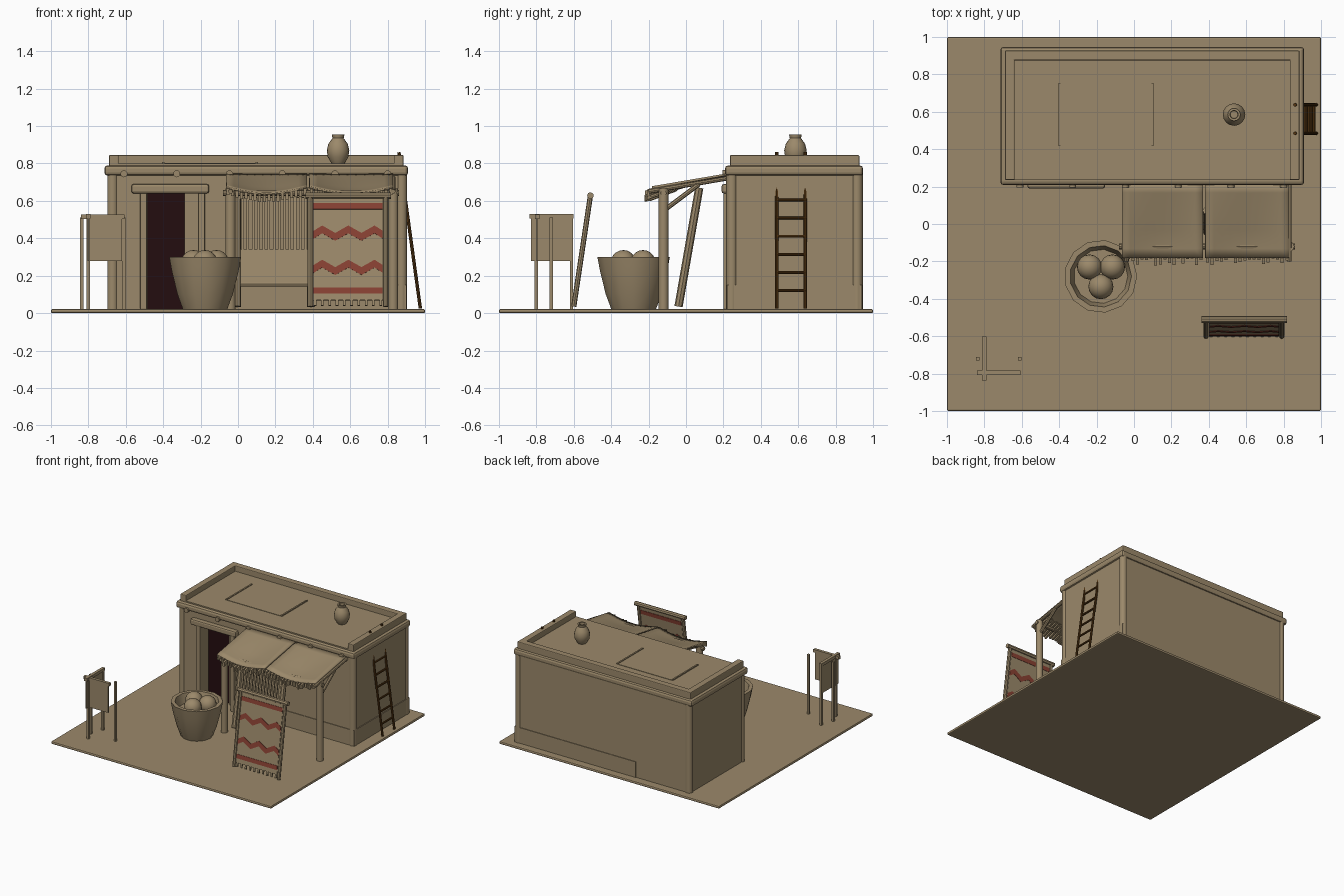
import bpy, bmesh, math, random
from mathutils import Vector, Matrix

random.seed(4)
cube = bpy.data.objects.get("Cube")
if cube:
    bpy.data.objects.remove(cube, do_unlink=True)


def material(name, rgb):
    m = bpy.data.materials.new(name)
    m.use_nodes = True
    m.diffuse_color = (*rgb, 1)
    m.node_tree.nodes["Principled BSDF"].inputs["Base Color"].default_value = (*rgb, 1)
    return m


CLAY = material("clay_tan", (0.33, 0.25, 0.145))
RED = material("woven_red", (0.25, 0.053, 0.033))
DARK = material("doorway_dark", (0.017, 0.004, 0.005))
WOOD = material("ladder_brown", (0.09, 0.036, 0.006))


def finish(name, bm, mat=CLAY, smooth=False, matrix=None):
    bmesh.ops.recalc_face_normals(bm, faces=bm.faces)
    me = bpy.data.meshes.new(name)
    bm.to_mesh(me)
    bm.free()
    if matrix:
        me.transform(matrix)
    me.materials.append(mat)
    ob = bpy.data.objects.new(name, me)
    bpy.context.collection.objects.link(ob)
    if smooth:
        me.shade_smooth()
        me.set_sharp_from_angle(angle=math.radians(40))
    return ob


def box(name, x, y, z, mat=CLAY, bevel=0, matrix=None):
    bm = bmesh.new()
    bmesh.ops.create_cube(bm, size=1)
    for v in bm.verts:
        v.co = [r[0] + (c + 0.5) * (r[1] - r[0]) for r, c in zip((x, y, z), v.co)]
    if bevel:
        bmesh.ops.bevel(bm, geom=bm.edges[:], offset=bevel, segments=2,
                        affect='EDGES', profile=0.5)
    return finish(name, bm, mat, matrix=matrix)


def rod(name, a, b, r, mat=CLAY, sides=8, matrix=None):
    a, b = Vector(a), Vector(b)
    bm = bmesh.new()
    place = Matrix.Translation((a + b) / 2) @ (b - a).to_track_quat('Z', 'Y').to_matrix().to_4x4()
    bmesh.ops.create_cone(bm, cap_ends=True, segments=sides, radius1=r, radius2=r,
                          depth=(b - a).length, matrix=place)
    return finish(name, bm, mat, True, matrix)


def prism(name, pts, offset, mat=CLAY, matrix=None):
    """Extrude one flat outline along an offset."""
    bm = bmesh.new()
    face = bm.faces.new([bm.verts.new(p) for p in pts])
    out = bmesh.ops.extrude_face_region(bm, geom=[face], use_keep_orig=True)
    moved = [g for g in out["geom"] if isinstance(g, bmesh.types.BMVert)]
    bmesh.ops.translate(bm, verts=moved, vec=offset)
    return finish(name, bm, mat, matrix=matrix)


def lathe(name, profile, centre, sides):
    bm = bmesh.new()
    vs = [bm.verts.new((r, 0, z)) for r, z in profile]
    edges = [bm.edges.new(p) for p in zip(vs, vs[1:])]
    bmesh.ops.spin(bm, geom=vs + edges, cent=(0, 0, 0), axis=(0, 0, 1),
                   angle=math.tau, steps=sides)
    bmesh.ops.remove_doubles(bm, verts=bm.verts, dist=0.0005)
    return finish(name, bm, CLAY, True, Matrix.Translation(centre))


# Ground slab
box("ground", (-1, 1), (-1, 1), (0, 0.022), bevel=0.008)

# House: plan outline with a doorway notch, closed above by a solid band
L, R, F, B = -0.69, 0.895, 0.225, 0.935
plan = [(L, F), (-0.485, F), (-0.485, 0.32), (-0.21, 0.32), (-0.21, F), (R, F), (R, B), (L, B)]
prism("house_wall", [(x, y, 0.015) for x, y in plan], (0, 0, 0.625))
box("house_upper_wall", (L, R), (F, B), (0.64, 0.77))
box("plinth", (-0.2, R + 0.006), (F - 0.005, B + 0.005), (0.015, 0.15))
box("cornice", (-0.715, 0.91), (0.208, 0.947), (0.735, 0.79), bevel=0.018)
box("roof", (-0.685, 0.88), (0.235, 0.925), (0.77, 0.8))
box("parapet_back", (-0.69, 0.885), (0.875, 0.927), (0.78, 0.845), bevel=0.006)
for side, x in (("right", -0.69), ("left", 0.833)):
    box("parapet_" + side, (x, x + 0.052), (0.235, 0.926), (0.78, 0.845), bevel=0.006)
for x in (L + 0.02, R - 0.02):
    for y in (F + 0.02, B - 0.02):
        rod("corner_post", (x, y, 0.015), (x, y, 0.75), 0.03, sides=10)
box("roof_hatch", (-0.4, 0.1), (0.42, 0.75), (0.79, 0.803))
for x in (-0.4, 0.1):
    box("hatch_rail", (x - 0.006, x + 0.006), (0.42, 0.75), (0.79, 0.809))

# Roof beam ends
for i in range(6):
    x = -0.61 + 0.282 * i
    rod("roof_beam_end", (x, 0.3, 0.745), (x, 0.195, 0.745), 0.019, sides=10)

# Doorway
box("doorway_shadow", (-0.485, -0.21), (0.312, 0.319), (0.022, 0.64), DARK)
box("door_leaf", (-0.285, -0.21), (0.29, 0.318), (0.02, 0.64))
for x in (-0.505, -0.195):
    box("door_jamb", (x - 0.018, x + 0.018), (0.2, 0.25), (0.02, 0.65), bevel=0.006)
box("door_lintel", (-0.57, -0.155), (0.19, 0.25), (0.64, 0.69), bevel=0.012)

# Water jar on the roof
lathe("roof_jar", [(0, 0), (0.035, 0), (0.055, 0.035), (0.06, 0.07), (0.052, 0.105),
                   (0.03, 0.135), (0.034, 0.155), (0.022, 0.155), (0.02, 0.12), (0, 0.12)],
      (0.535, 0.585, 0.8), 16)

# Ladder against the left wall
foot, top = Vector((0.975, 0, 0.025)), Vector((0.86, 0, 0.86))
for y in (0.485, 0.637):
    rod("ladder_rail", foot + Vector((0, y, 0)), top + Vector((0, y, 0)), 0.009, WOOD)
for i in range(8):
    p = foot.lerp(top, (0.095 + 0.097 * i) / 0.835)
    rod("ladder_rung", p + Vector((0, 0.478, 0)), p + Vector((0, 0.644, 0)), 0.008, WOOD)


# Awning: two sagging cloths with ragged strips over a post frame
def awning_z(u, y):
    return 0.735 - 0.17 * (0.22 - y) - 0.035 * math.sin(math.pi * u) * min(1, (0.22 - y) / 0.3)


for x0, x1 in ((-0.065, 0.37), (0.38, 0.83)):
    bm = bmesh.new()
    bmesh.ops.create_grid(bm, x_segments=10, y_segments=8, size=0.5)
    for v in bm.verts:
        u, y = v.co.x + 0.5, 0.22 - 0.4 * (v.co.y + 0.5)
        v.co = (x0 + u * (x1 - x0), y, awning_z(u, y))
    cloth = finish("awning_cloth", bm, smooth=True)
    cloth.modifiers.new("thickness", 'SOLIDIFY').thickness = 0.012
    count = 18
    for i in range(count):
        u = (i + 0.5) / count
        x = x0 + u * (x1 - x0)
        ya, yb = -0.045 - random.uniform(0, 0.012), -0.2 - random.uniform(-0.02, 0.025)
        za, zb = awning_z(u, ya) + 0.008, awning_z(u, yb) + 0.004
        prism("awning_strip", [(x - 0.008, ya, za), (x - 0.008, yb, zb),
                               (x - 0.008, yb, zb - 0.035), (x - 0.008, ya, za - 0.015)],
              (0.016, 0, 0))
rod("awning_beam", (-0.08, -0.12, 0.642), (0.86, -0.12, 0.642), 0.016)
for x in (-0.04, 0.83):
    rod("awning_post", (x, -0.12, 0.015), (x, -0.12, 0.665), 0.027, sides=10)
    rod("awning_brace", (x, -0.11, 0.555), (x, 0.07, 0.69), 0.013)
    rod("awning_rafter", (x, -0.2, 0.65), (x, 0.23, 0.722), 0.012)

# Loom leaning under the awning, built upright then tilted
tilt = Matrix.Translation((0, -0.04, 0.035)) @ Matrix.Rotation(-math.atan2(0.11, 0.63), 4, 'X')
for x in (-0.005, 0.39):
    rod("loom_post", (x, 0, 0), (x, 0, 0.645), 0.022, matrix=tilt)
for z in (0.12, 0.6):
    rod("loom_bar", (-0.02, 0, z), (0.405, 0, z), 0.012, matrix=tilt)
box("loom_weaving", (0.012, 0.375), (-0.006, 0.006), (0.12, 0.31), matrix=tilt)
for i in range(13):
    x = 0.025 + 0.028 * i
    box("loom_warp", (x - 0.007, x + 0.007), (-0.005, 0.005), (0.3, 0.6), matrix=tilt)

# Patterned rug on a leaning frame
tilt = Matrix.Translation((0, -0.6, 0.035)) @ Matrix.Rotation(-math.atan2(0.09, 0.6), 4, 'X')
for x in (0.385, 0.79):
    rod("rug_frame_post", (x, 0, 0), (x, 0, 0.6), 0.014, matrix=tilt)
rod("rug_frame_bar", (0.36, 0, 0.6), (0.818, 0, 0.6), 0.018, matrix=tilt)
box("rug", (0.4, 0.775), (-0.006, 0.006), (0.035, 0.6), matrix=tilt)
for z in (0.07, 0.525):
    box("rug_band", (0.402, 0.773), (-0.009, 0.009), (z, z + 0.033), RED, matrix=tilt)
for z in (0.17, 0.355):
    xs = [0.402, 0.45, 0.52, 0.59, 0.66, 0.73, 0.773]
    zs = [z + d for d in (0.01, 0.04, 0, 0.04, 0, 0.04, 0.012)]
    line = list(zip(xs, zs))
    outline = [(x, -0.009, h) for x, h in line] + [(x, -0.009, h + 0.042) for x, h in line[::-1]]
    prism("rug_zigzag", outline, (0, 0.018, 0), RED, tilt)
for i in range(10):
    x = 0.412 + 0.039 * i
    box("rug_tassel", (x - 0.007, x + 0.007), (-0.005, 0.005), (0.005, 0.04), matrix=tilt)

# Basket of round fruit
lathe("basket", [(0, 0.02), (0.12, 0.02), (0.15, 0.1), (0.18, 0.22), (0.195, 0.3),
                 (0.165, 0.3), (0.145, 0.225), (0, 0.225)], (-0.178, -0.28, 0), 13)
for x, y in ((-0.238, -0.23), (-0.115, -0.23), (-0.177, -0.335)):
    bm = bmesh.new()
    bmesh.ops.create_uvsphere(bm, u_segments=16, v_segments=10, radius=0.067)
    finish("fruit", bm, smooth=True, matrix=Matrix.Translation((x, y, 0.27)))

# Drying rack with two hung hides
for x, y in ((-0.835, -0.72), (-0.61, -0.72), (-0.8, -0.8), (-0.8, -0.612)):
    box("rack_post", (x - 0.009, x + 0.009), (y - 0.009, y + 0.009), (0.015, 0.51))
box("rack_bar_across", (-0.84, -0.608), (-0.807, -0.783), (0.503, 0.527))
box("rack_bar_along", (-0.812, -0.788), (-0.838, -0.602), (0.507, 0.531))
box("hide_across", (-0.79, -0.62), (-0.799, -0.791), (0.28, 0.51))
box("hide_along", (-0.804, -0.796), (-0.83, -0.61), (0.28, 0.51))
